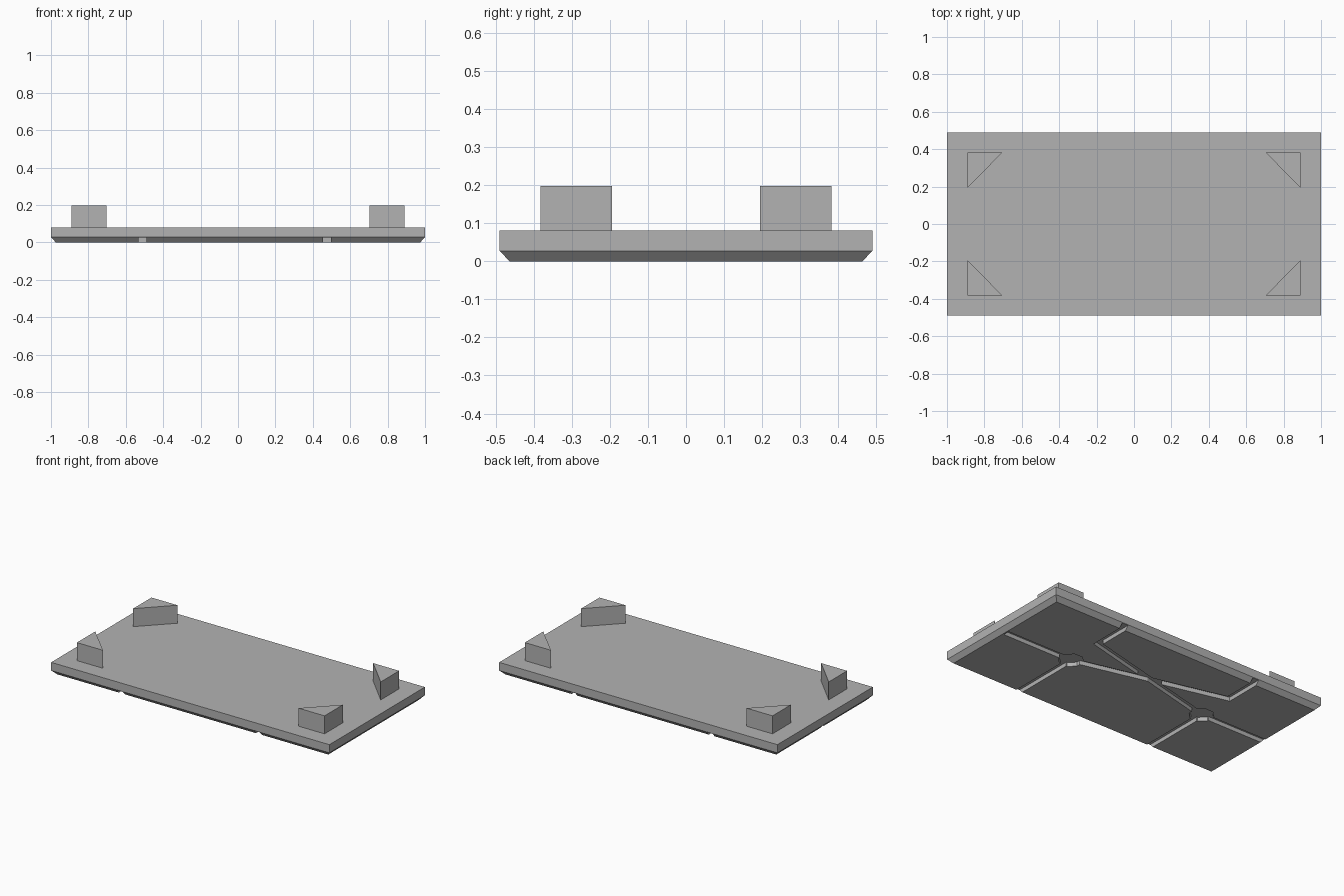
import bpy, bmesh, math
from mathutils import Vector

if "Cube" in bpy.data.objects:
    bpy.data.objects.remove(bpy.data.objects["Cube"])

grey = bpy.data.materials.new("plain grey")
grey.diffuse_color = (0.45, 0.45, 0.45, 1)
grey.use_nodes = True
grey.node_tree.nodes["Principled BSDF"].inputs["Base Color"].default_value = grey.diffuse_color


def prism(name, pts, z0, z1, inset=(0, 0)):
    """Vertical prism from a counter-clockwise outline; inset shrinks the bottom."""
    bm = bmesh.new()
    sgn = lambda v: (v > 0) - (v < 0)
    low = [bm.verts.new((x - inset[0] * sgn(x), y - inset[1] * sgn(y), z0)) for x, y in pts]
    high = [bm.verts.new((x, y, z1)) for x, y in pts]
    n = len(pts)
    bm.faces.new(low[::-1])
    bm.faces.new(high)
    for i in range(n):
        j = (i + 1) % n
        bm.faces.new((low[i], low[j], high[j], high[i]))
    bmesh.ops.recalc_face_normals(bm, faces=bm.faces)
    me = bpy.data.meshes.new(name)
    bm.to_mesh(me)
    bm.free()
    me.materials.append(grey)
    ob = bpy.data.objects.new(name, me)
    bpy.context.collection.objects.link(ob)
    return ob


def ribbon(path, w):
    """Outline of a mitred strip of width w along a path."""
    p = [Vector(q) for q in path]
    left, right = [], []
    for i, q in enumerate(p):
        d0 = (q - p[i - 1]).normalized() if i else (p[1] - q).normalized()
        d1 = (p[i + 1] - q).normalized() if i < len(p) - 1 else d0
        n0, n1 = Vector((-d0.y, d0.x)), Vector((-d1.y, d1.x))
        m = (n0 + n1).normalized()
        m *= w / 2 / m.dot(n0)
        left.append(tuple(q + m))
        right.append(tuple(q - m))
    return right + left[::-1]


# Base plate: bevelled underside edge below a straight slab
HX, HY, LIP, TOP = 1.0, 0.49, 0.028, 0.081
rect = [(-HX, -HY), (HX, -HY), (HX, HY), (-HX, HY)]
plate = prism("base_plate", rect, 0, LIP, (0.026, 0.026))
bm = bmesh.new()
bm.from_mesh(plate.data)
upper = [f for f in bm.faces if f.normal.z > 0.9]
ext = bmesh.ops.extrude_face_region(bm, geom=upper)
bmesh.ops.translate(bm, vec=(0, 0, TOP - LIP),
                    verts=[v for v in ext["geom"] if isinstance(v, bmesh.types.BMVert)])
bmesh.ops.delete(bm, geom=[f for f in upper if f.is_valid], context="FACES")
bmesh.ops.recalc_face_normals(bm, faces=bm.faces)
bm.to_mesh(plate.data)
bm.free()

# Underside channels: two octagonal wells, straight runs and two crossing runs
XA, XB, W, DEPTH = 0.476, -0.51, 0.043, 0.026
outlines = []
for cx in (XA, XB):
    outlines.append([(cx + 0.075 * math.cos(math.radians(22.5 + 45 * i)),
                      0.075 * math.sin(math.radians(22.5 + 45 * i))) for i in range(8)])
    outlines.append(ribbon([(cx, 0), (cx, -0.6)], W))
outlines.append(ribbon([(XA, 0), (0.965, 0)], W))
outlines.append(ribbon([(XB, 0), (-1.1, 0)], W))
outlines.append(ribbon([(XA, 0.6), (XA, 0.245), (XB, 0)], W))
outlines.append(ribbon([(XB, 0.6), (XB, 0.245), (XA, 0)], W))
for o in outlines:
    cutter = prism("channel_cutter", o, -0.05, DEPTH)
    cutter.hide_render = True
    mod = plate.modifiers.new("channel", "BOOLEAN")
    mod.operation, mod.solver, mod.object = "DIFFERENCE", "EXACT", cutter
    bpy.context.view_layer.objects.active = plate
    bpy.ops.object.modifier_apply(modifier=mod.name)
    bpy.data.objects.remove(cutter)

# Triangular corner blocks on top
for sx, nx in ((-1, "left"), (1, "right")):
    for sy, ny in ((-1, "front"), (1, "back")):
        tri = [(0.89 * sx, 0.383 * sy), (0.703 * sx, 0.383 * sy), (0.89 * sx, 0.194 * sy)]
        prism(f"corner_block_{ny}_{nx}", tri, TOP, 0.198)
